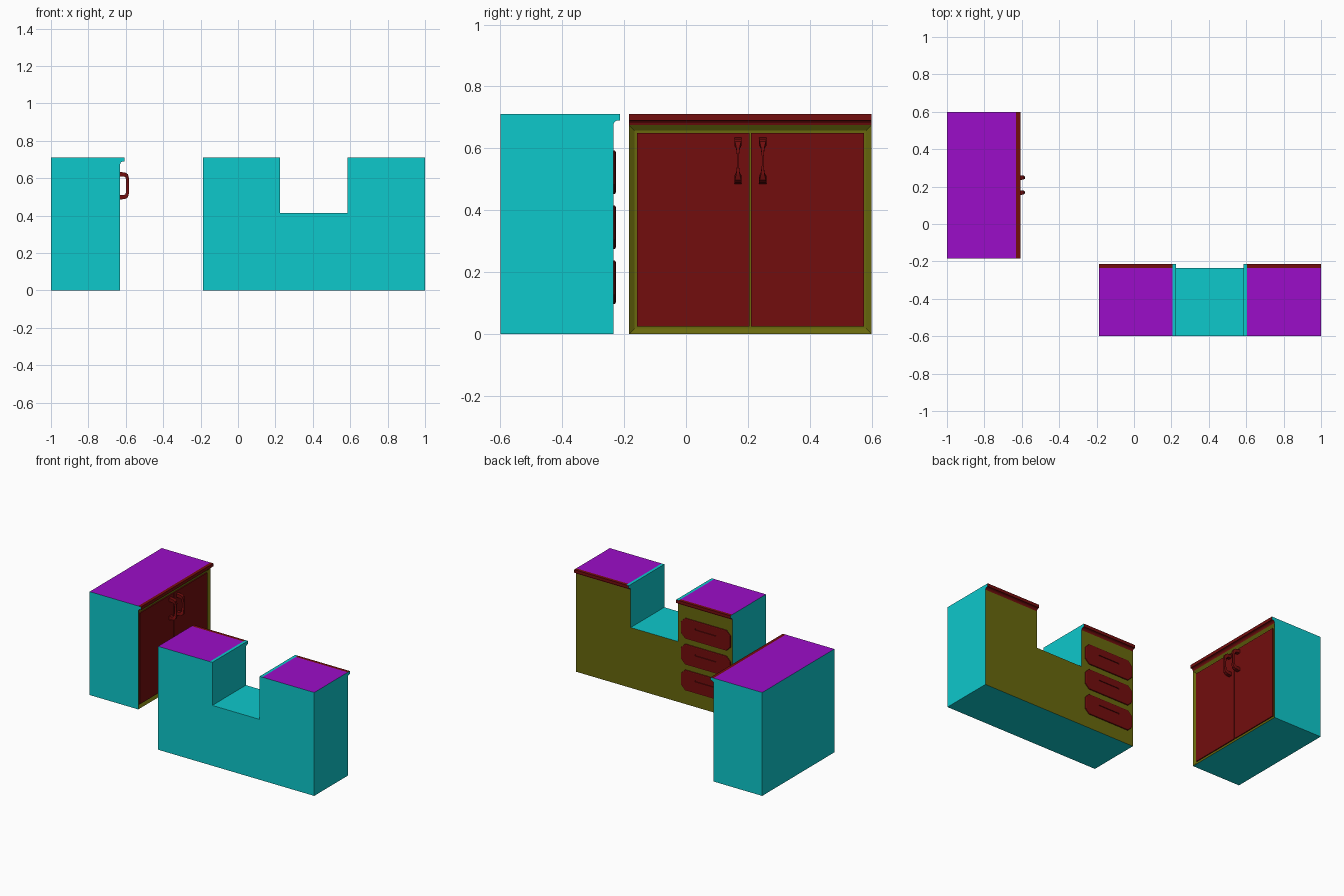
import bpy, bmesh, math
from mathutils import Vector

if "Cube" in bpy.data.objects:
    bpy.data.objects.remove(bpy.data.objects["Cube"])


def material(name, color):
    m = bpy.data.materials.new(name)
    m.diffuse_color = (*color, 1)
    m.use_nodes = True
    m.node_tree.nodes["Principled BSDF"].inputs["Base Color"].default_value = m.diffuse_color
    return m


CYAN = material("carcass_cyan", (0.004, 0.58, 0.60))
PURPLE = material("top_purple", (0.33, 0.004, 0.58))
OLIVE = material("front_olive", (0.14, 0.14, 0.004))
RED = material("trim_red", (0.17, 0.004, 0.004))
MATS = [CYAN, PURPLE, OLIVE, RED]
C, P, O, R = range(4)
H = 0.711


def finish(name, bm):
    bmesh.ops.recalc_face_normals(bm, faces=bm.faces)
    me = bpy.data.meshes.new(name)
    bm.to_mesh(me)
    bm.free()
    for m in MATS:
        me.materials.append(m)
    ob = bpy.data.objects.new(name, me)
    bpy.context.collection.objects.link(ob)
    return ob


def prism(name, pts, place, t0, t1, side=R, caps=(R, R), special=None, recess=None):
    """Extrude a 2D outline; place(u, v, t) maps it to 3D. special = {edge: material}."""
    bm = bmesh.new()
    a = [bm.verts.new(place(u, v, t0)) for u, v in pts]
    b = [bm.verts.new(place(u, v, t1)) for u, v in pts]
    n = len(pts)
    bm.faces.new(a).material_index = caps[0]
    bm.faces.new(b).material_index = caps[1]
    for i in range(n):
        j = (i + 1) % n
        f = bm.faces.new((a[i], a[j], b[j], b[i]))
        f.material_index = (special or {}).get(i, side)
        if i == recess:
            front = f
    if recess is not None:
        bmesh.ops.recalc_face_normals(bm, faces=bm.faces)
        bmesh.ops.inset_region(bm, faces=[front], thickness=0.025)
        bmesh.ops.translate(bm, verts=front.verts, vec=-0.012 * front.normal)
    return finish(name, bm)


def along_y(u, v, t):
    return (u, t, v)


def along_x(u, v, t):
    return (t, u, v)


# moulded lip section: depth outwards from the front, height
LIP = [(0, 0.675), (0.002, 0.682), (0.006, 0.687), (0.012, 0.69),
       (0.022, 0.69), (0.022, H), (0, H)]

# tall two-door cupboard, front facing +x
AX, Y0, Y1 = -0.63, -0.184, 0.60
outline = [(-1, 0), (AX, 0)] + [(AX + u, v) for u, v in LIP] + [(-1, H)]
last = len(outline) - 1
colors = {i: R for i in range(2, last - 1)}
colors.update({0: C, 1: O, last - 1: P, last: C})
prism("cupboard_body", outline, along_y, Y0, Y1, C, (C, C), colors, recess=1)

# doors inside the recessed frame
mid = (Y0 + Y1) / 2
for name, d0, d1 in (("left_door", Y0 + 0.025, mid - 0.002), ("right_door", mid + 0.002, Y1 - 0.025)):
    prism(name, [(-0.644, 0.025), (-0.635, 0.025), (-0.635, 0.65), (-0.644, 0.65)],
          along_y, d0, d1)


# bowed handles, wide at the feet and slim at the grip
def handle(name, y):
    half = [(-0.637, 0.075, -0.637, 0.051, 0.012), (-0.602, 0.070, -0.609, 0.049, 0.012),
            (-0.589, 0.062, -0.603, 0.046, 0.010), (-0.584, 0.045, -0.600, 0.038, 0.006),
            (-0.583, 0.015, -0.599, 0.015, 0.003)]
    stations = half + [(a, -b, c, -d, w) for a, b, c, d, w in reversed(half)]
    bm = bmesh.new()
    rings = []
    for xo, zo, xi, zi, w in stations:
        rings.append([bm.verts.new(p) for p in (
            (xo, y - w, 0.56 + zo), (xo, y + w, 0.56 + zo),
            (xi, y + w, 0.56 + zi), (xi, y - w, 0.56 + zi))])
    for r, s in zip(rings, rings[1:]):
        for k in range(4):
            bm.faces.new((r[k], r[(k + 1) % 4], s[(k + 1) % 4], s[k]))
    bm.faces.new(rings[0])
    bm.faces.new(rings[-1])
    for f in bm.faces:
        f.material_index = R
    finish(name, bm)


handle("left_handle", mid - 0.04)
handle("right_handle", mid + 0.04)

# U-shaped low desk unit, front facing +y
BX0, N0, N1, BX1 = -0.188, 0.225, 0.585, 1.0
BY = -0.235
u_shape = [(BX0, 0), (BX1, 0), (BX1, H), (N1 + 0.02, H), (N1, H), (N1, 0.415),
           (N0, 0.415), (N0, H), (N0 - 0.02, H), (BX0, H)]
prism("desk_body", u_shape, along_y, -0.60, BY, C, (C, O), {2: P, 8: P})

# front lips on the two towers, with pale ends beside the notch
lip = [(BY + u, v) for u, v in LIP]
for side, x0, x1, e0, e1 in (("left", BX0, N0 - 0.02, N0 - 0.02, N0),
                             ("right", N1 + 0.02, BX1, N1, N1 + 0.02)):
    prism(side + "_tower_lip", lip, along_x, x0, x1, R, (C, C))
    prism(side + "_tower_lip_end", lip, along_x, e0, e1, R, (C, C), {5: C})

# three chamfered drawer fronts with finger slots
DX0, DX1, c = -0.178, 0.20, 0.032
for i, z0 in enumerate((0.096, 0.274, 0.452)):
    z1 = z0 + 0.142
    pts = [(DX0 + c, z0), (DX1 - c, z0), (DX1, z0 + c), (DX1, z1 - c),
           (DX1 - c, z1), (DX0 + c, z1), (DX0, z1 - c), (DX0, z0 + c)]
    drawer = prism(f"drawer_{i + 1}", pts, along_y, BY - 0.004, BY + 0.008)
    bev = drawer.modifiers.new("soft_edge", 'BEVEL')
    bev.width, bev.segments = 0.006, 2
    bev.limit_method, bev.angle_limit = 'ANGLE', math.radians(60)
    zc, xc = (z0 + z1) / 2 + 0.015, (DX0 + DX1) / 2
    slot = [(xc - 0.08, zc - 0.005), (xc + 0.08, zc - 0.005),
            (xc + 0.08, zc + 0.005), (xc - 0.08, zc + 0.005)]
    cutter = prism(f"slot_cutter_{i + 1}", slot, along_y, BY + 0.002, BY + 0.02)
    cutter.hide_render = True
    cutter.hide_set(True)
    cut = drawer.modifiers.new("finger_slot", 'BOOLEAN')
    cut.operation, cut.object = 'DIFFERENCE', cutter
